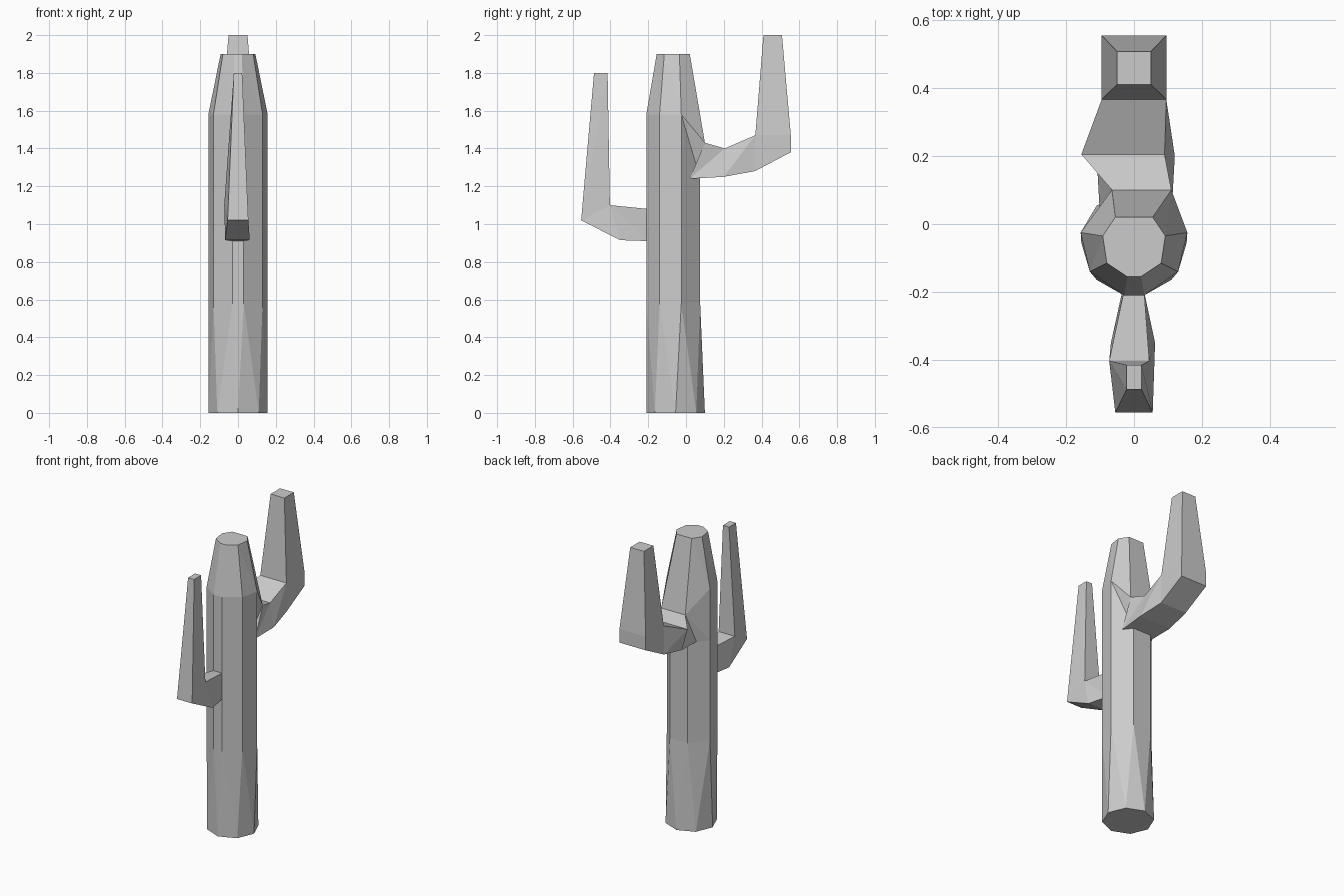
import bpy
import bmesh
from math import sin, cos, pi

if "Cube" in bpy.data.objects:
    bpy.data.objects.remove(bpy.data.objects["Cube"])


def loft(name, rings):
    """Skin equal-length rings with flat triangles, then cap and clean up."""
    bm = bmesh.new()
    loops = [[bm.verts.new(p) for p in r] for r in rings]
    n = len(rings[0])
    for a, b in zip(loops, loops[1:]):
        for i in range(n):
            j = (i + 1) % n
            bm.faces.new((a[i], a[j], b[i]))
            bm.faces.new((a[j], b[j], b[i]))
    bm.faces.new(loops[0][::-1])
    bm.faces.new(loops[-1])
    bmesh.ops.remove_doubles(bm, verts=bm.verts, dist=0.0005)
    bmesh.ops.dissolve_limit(bm, angle_limit=0.02, verts=bm.verts, edges=bm.edges)
    bmesh.ops.recalc_face_normals(bm, faces=bm.faces)
    mesh = bpy.data.meshes.new(name)
    bm.to_mesh(mesh)
    bm.free()
    obj = bpy.data.objects.new(name, mesh)
    bpy.context.collection.objects.link(obj)
    return obj


def mirrored(half, z, back=None):
    """Trunk ring: right half given front to back, mirrored to the left."""
    pts = [(x, y, z) for x, y in half] + [(-x, y, z) for x, y in reversed(half)]
    if back:
        pts[3], pts[4] = back
    return pts


def arm(name, stations):
    """Each station: inner (y, z, left, right) and outer (y, z, left, right)."""
    rings = []
    for (yi, zi, li, ri), (yo, zo, lo, ro) in stations:
        rings.append([(li, yi, zi), (ri, yi, zi), (ro, yo, zo), (lo, yo, zo)])
    return loft(name, rings)


# trunk: octagonal foot twisting into a column with a tapered top
foot = [(0.155 * sin(k * pi / 4), -0.055 - 0.155 * cos(k * pi / 4), 0) for k in range(8)]
column = [(0.03, -0.21), (0.13, -0.14), (0.157, -0.025), (0.065, 0.075)]
crown = [(0.02, -0.155), (0.08, -0.115), (0.092, -0.035), (0.055, 0.02)]
loft("trunk", [
    foot,
    mirrored(column, 0.58),
    mirrored(column, 1.24),
    mirrored(column, 1.58, [(0.11, 0.10, 1.43), (-0.065, 0.10, 1.43)]),
    mirrored(crown, 1.9),
])

# back arm: thick, reaching the highest point
elbow = (0.367, 1.47, -0.095, 0.095)
arm("back_arm", [
    ((0.10, 1.43, -0.065, 0.11), (0.02, 1.24, -0.10, 0.11)),
    ((0.205, 1.40, -0.155, 0.09), (0.20, 1.25, -0.11, 0.12)),
    (elbow, (0.365, 1.28, -0.095, 0.095)),
    (elbow, (0.555, 1.38, -0.095, 0.095)),
    (elbow, (0.555, 1.47, -0.095, 0.095)),
    ((0.41, 2.0, -0.05, 0.05), (0.508, 2.0, -0.05, 0.05)),
])

# front arm: thinner and lower
elbow = (-0.403, 1.10, -0.073, 0.045)
arm("front_arm", [
    ((-0.20, 1.08, -0.03, 0.03), (-0.20, 0.91, -0.035, 0.03)),
    (elbow, (-0.35, 0.915, -0.068, 0.062)),
    (elbow, (-0.555, 1.02, -0.055, 0.055)),
    ((-0.415, 1.8, -0.022, 0.022), (-0.487, 1.8, -0.022, 0.022)),
])
